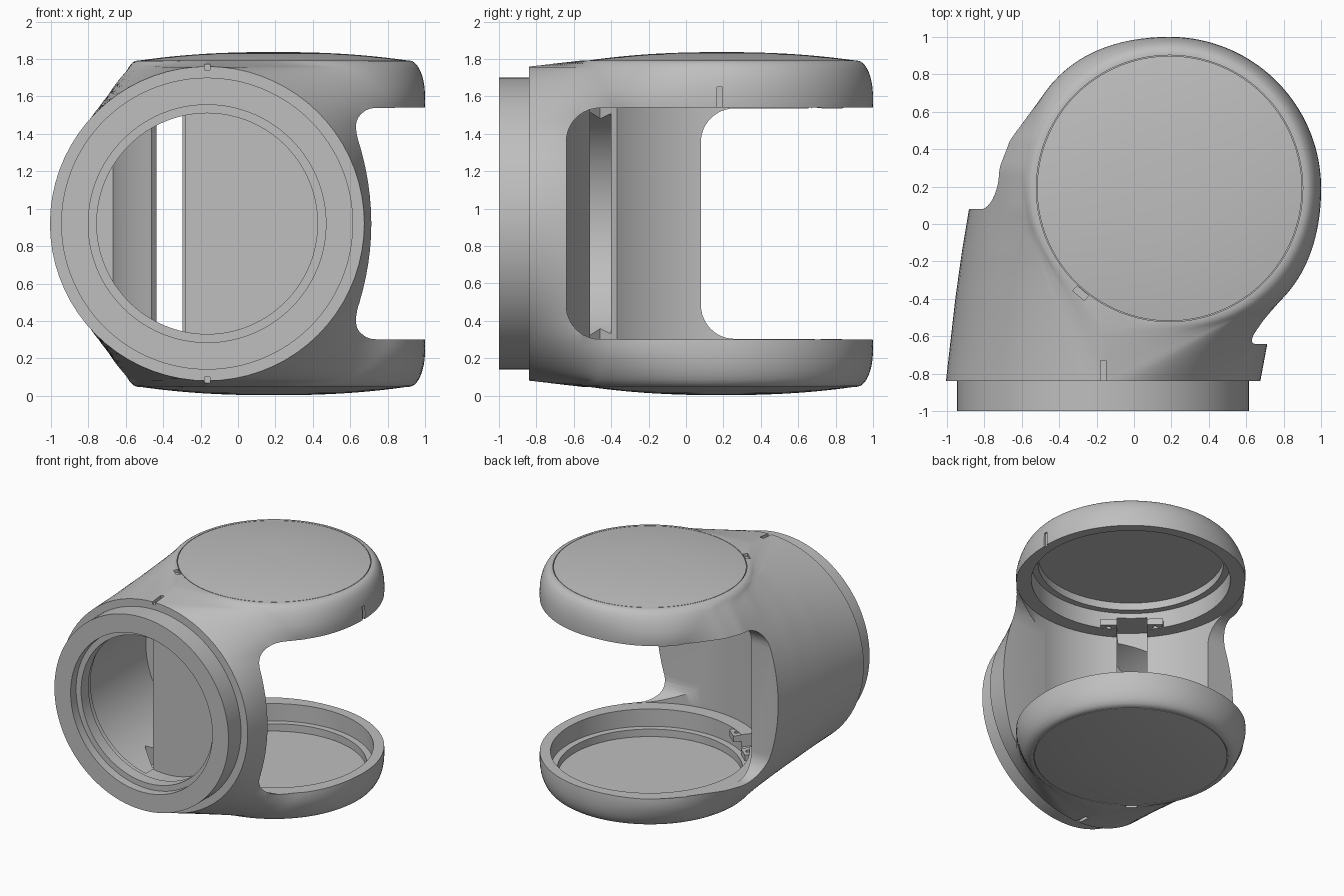
import bpy, bmesh, math
from mathutils import Vector, Matrix, geometry

if "Cube" in bpy.data.objects:
    bpy.data.objects.remove(bpy.data.objects["Cube"], do_unlink=True)

ZC = 0.92                          # mid height; the shell mirrors about it
HUB = Vector((0.19, 0.19, ZC))     # upright axis of the two rings
PORT_X = -0.165                    # axis of the round front port
PORT_R = 0.84
FRONT = -0.84
RIM_H = 0.873                      # height of the ring tops above the middle

grey = bpy.data.materials.new("light grey")
grey.use_nodes = True
tone = (0.52, 0.52, 0.52, 1)
grey.diffuse_color = tone
grey.node_tree.nodes["Principled BSDF"].inputs["Base Color"].default_value = tone


def make(name, bm):
    bmesh.ops.recalc_face_normals(bm, faces=bm.faces)
    mesh = bpy.data.meshes.new(name)
    bm.to_mesh(mesh)
    bm.free()
    obj = bpy.data.objects.new(name, mesh)
    bpy.context.collection.objects.link(obj)
    mesh.materials.append(grey)
    return obj


def box(name, centre, size, turn=0):
    bm = bmesh.new()
    bmesh.ops.create_cube(bm, size=1, matrix=Matrix.Translation(centre)
                          @ Matrix.Rotation(turn, 4, "Z") @ Matrix.Diagonal((*size, 1)))
    return make(name, bm)


def cylinder(name, radius, depth, matrix, sides=128):
    bm = bmesh.new()
    bmesh.ops.create_cone(bm, cap_ends=True, segments=sides, radius1=radius, radius2=radius,
                          depth=depth, matrix=matrix)
    return make(name, bm)


def upright(name, radius, low, high, centre=HUB, sides=128):
    place = Matrix.Translation((centre.x, centre.y, (low + high) / 2))
    return cylinder(name, radius, high - low, place, sides)


def bore(name, radius, near, far):
    place = Matrix.Translation((PORT_X, (near + far) / 2, ZC))
    return cylinder(name, radius, far - near, place @ Matrix.Rotation(math.pi / 2, 4, "X"))


def lathe(name, profile, matrix, closed=False, steps=128):
    bm = bmesh.new()
    verts = [bm.verts.new((r, 0, z)) for r, z in profile]
    pairs = list(zip(verts, verts[1:])) + ([(verts[-1], verts[0])] if closed else [])
    edges = [bm.edges.new(p) for p in pairs]
    bmesh.ops.spin(bm, geom=verts + edges, axis=(0, 0, 1), cent=(0, 0, 0),
                   angle=math.tau, steps=steps)
    bmesh.ops.remove_doubles(bm, verts=bm.verts, dist=1e-4)
    bmesh.ops.transform(bm, matrix=matrix, verts=bm.verts)
    return make(name, bm)


def cut(target, tool):
    mod = target.modifiers.new("cut", "BOOLEAN")
    mod.operation, mod.object = "DIFFERENCE", tool
    for solver in ("MANIFOLD", "EXACT"):
        mod.solver = solver
        graph = bpy.context.evaluated_depsgraph_get()
        graph.update()
        mesh = bpy.data.meshes.new_from_object(target.evaluated_get(graph))
        if len(mesh.polygons) != len(target.data.polygons):
            break
    target.modifiers.clear()
    target.data = mesh
    bpy.data.objects.remove(tool, do_unlink=True)


def smooth(obj, angle=32):
    bpy.ops.object.select_all(action="DESELECT")
    obj.select_set(True)
    bpy.context.view_layer.objects.active = obj
    bpy.ops.object.shade_smooth_by_angle(angle=math.radians(angle))


def slice_outline(h, count=140):
    """Plan outline at height h from the middle: port width blended to the ring."""
    t = min(1, max(0, (h - 0.68) / (RIM_H - 0.68)))
    ring = 0.722 + 0.088 * math.sqrt(1 - t * t) - 0.15 * max(0, 1 - (h / 0.6) ** 2)
    w = max(0.004, math.sqrt(max(0, PORT_R ** 2 - h * h)))
    fade = max(0, h - PORT_R) / (RIM_H - PORT_R)
    front = FRONT + 0.29 * fade
    pts = [Vector((PORT_X + w, front)), Vector((PORT_X - w, front))]
    # side wall behind the port: y, half width, height where it closes
    for y, a, top in ((-0.4, 0.79, 0.88), (-0.15, 0.755, 0.93), (0.08, 0.705, 1.0),
                      (0.3, 0.68, 1.02), (0.45, 0.6, 1.05)):
        reach = a * (1 - (h / top) ** 2) ** 0.45 * (1 - fade)
        pts.append(Vector((PORT_X - reach, y)))
    for i in range(160):
        a = math.tau * i / 160
        swell = 0.033 * (1 - t) * min(0, math.sin(2 * a)) ** 2
        pts.append(HUB.xy + (ring + swell) * Vector((math.cos(a), math.sin(a))))
    order = list(geometry.convex_hull_2d(pts))
    k = order.index(0)
    order = order[k:] + order[:k]
    if order[1] == 1:
        order = order[:1] + order[:0:-1]
    path = [pts[i] for i in order]
    run = [0]
    for p, q in zip(path, path[1:]):
        run.append(run[-1] + (q - p).length)
    out, j = [], 0
    for i in range(count):
        s = run[-1] * i / (count - 1)
        while j < len(run) - 2 and run[j + 1] < s:
            j += 1
        out.append(path[j].lerp(path[j + 1], (s - run[j]) / (run[j + 1] - run[j])))
    return out


# Shell: stacked outlines
heights = [PORT_R * math.sin(math.pi / 2 * i / 18) for i in range(19)]
heights += [0.85, 0.86, 0.868, RIM_H]
levels = [-h for h in heights[:0:-1]] + heights
bm = bmesh.new()
rows = [[bm.verts.new((p.x, p.y, ZC + h)) for p in slice_outline(abs(h))] for h in levels]
for low, high in zip(rows, rows[1:]):
    for i in range(len(low)):
        n = (i + 1) % len(low)
        bm.faces.new((low[i], low[n], high[n], high[i]))
bm.faces.new(rows[0])
bm.faces.new(rows[-1])
shell = make("shell", bm)

# Front bore and the deeper, wider side pocket behind it
cut(shell, bore("bore_cutter", 0.61, -1.1, -0.69))
pocket = bore("pocket_cutter", 0.66, -0.78, 0.0)
cut(pocket, upright("wall_keeper", 0.88, -0.2, 2.2))
cut(pocket, box("side_keeper", (0.72, -0.4, ZC), (2, 2, 3)))
cut(shell, pocket)

# Gap between the rings, with rounded corners where the side walls end
cut(shell, upright("gap_cutter", 0.84, 0.30, 1.54))
for x0, x1, y0, height in ((0.19, 1.6, -0.64, 1.236), (-1.6, 1.61, 0.08, 1.232)):
    tool = box("gap_cutter", ((x0 + x1) / 2, (y0 + 2) / 2, ZC), (x1 - x0, 2 - y0, height))
    bm = bmesh.new()
    bm.from_mesh(tool.data)
    edges = [e for e in bm.edges if all(abs(v.co.y - y0) < 0.01 for v in e.verts)
             and abs(e.verts[0].co.x - e.verts[1].co.x) > 0.1]
    bmesh.ops.bevel(bm, geom=edges, offset=0.18, segments=12, profile=0.5, affect="EDGES")
    bm.to_mesh(tool.data)
    bm.free()
    cut(shell, tool)

# Slot through the curved wall
diag = Vector((-0.55, -0.64, 0)).normalized()
side = Vector((-diag.y, diag.x, 0))
turn = math.atan2(diag.y, diag.x)
cut(shell, box("slot_cutter", HUB + diag * 0.78, (0.34, 0.22, 1.44), turn))

# Ring recesses, cover seats and engraved marks, mirrored top and bottom
for s in (1, -1):
    for radius, a, b in ((0.73, 0.60, 0.76), (0.68, 0.75, 0.83), (0.712, 0.82, 1.0)):
        low, high = sorted((ZC + s * a, ZC + s * b))
        cut(shell, upright("recess_cutter", radius, low, high))
    cut(shell, box("mark_cutter", (PORT_X, -0.80, ZC + s * 0.90), (0.03, 0.14, 0.16)))
    cut(shell, box("mark_cutter", (-0.285, -0.37, ZC + s * 0.90), (0.08, 0.035, 0.10),
                   math.radians(-40)))
cut(shell, box("mark_cutter", (1.0, 0.18, 1.59), (0.03, 0.03, 0.12)))
smooth(shell)

# Domed covers and screw tabs
for s, label in ((1, "top"), (-1, "bottom")):
    rim = 0.708
    dome = [(0, 0.825), (rim, 0.825)]
    dome += [(rim * (1 - i / 12), 0.917 - 0.044 * (1 - i / 12) ** 2.3) for i in range(13)]
    place = Matrix.Translation(HUB) @ Matrix.Diagonal((1, 1, s, 1))
    smooth(lathe(label + "_cover", dome, place))
    for k, hand in ((1, "a"), (-1, "b")):
        spot = HUB + diag * 0.72 + side * k * 0.17 + Vector((0, 0, s * 0.65))
        tab = box(label + "_screw_tab_" + hand, spot, (0.12, 0.12, 0.05), turn)
        cut(tab, upright("hole_cutter", 0.018, spot.z - 0.1, spot.z + 0.1, spot - diag * 0.02, 16))

# Front neck with a stepped inner lip
neck = [(0.78, 0.835), (0.78, 1.0), (0.635, 1.0), (0.635, 0.93), (0.59, 0.93), (0.59, 0.835)]
smooth(lathe("front_neck", neck, Matrix.Translation((PORT_X, 0, ZC))
             @ Matrix.Rotation(math.pi / 2, 4, "X"), closed=True))
